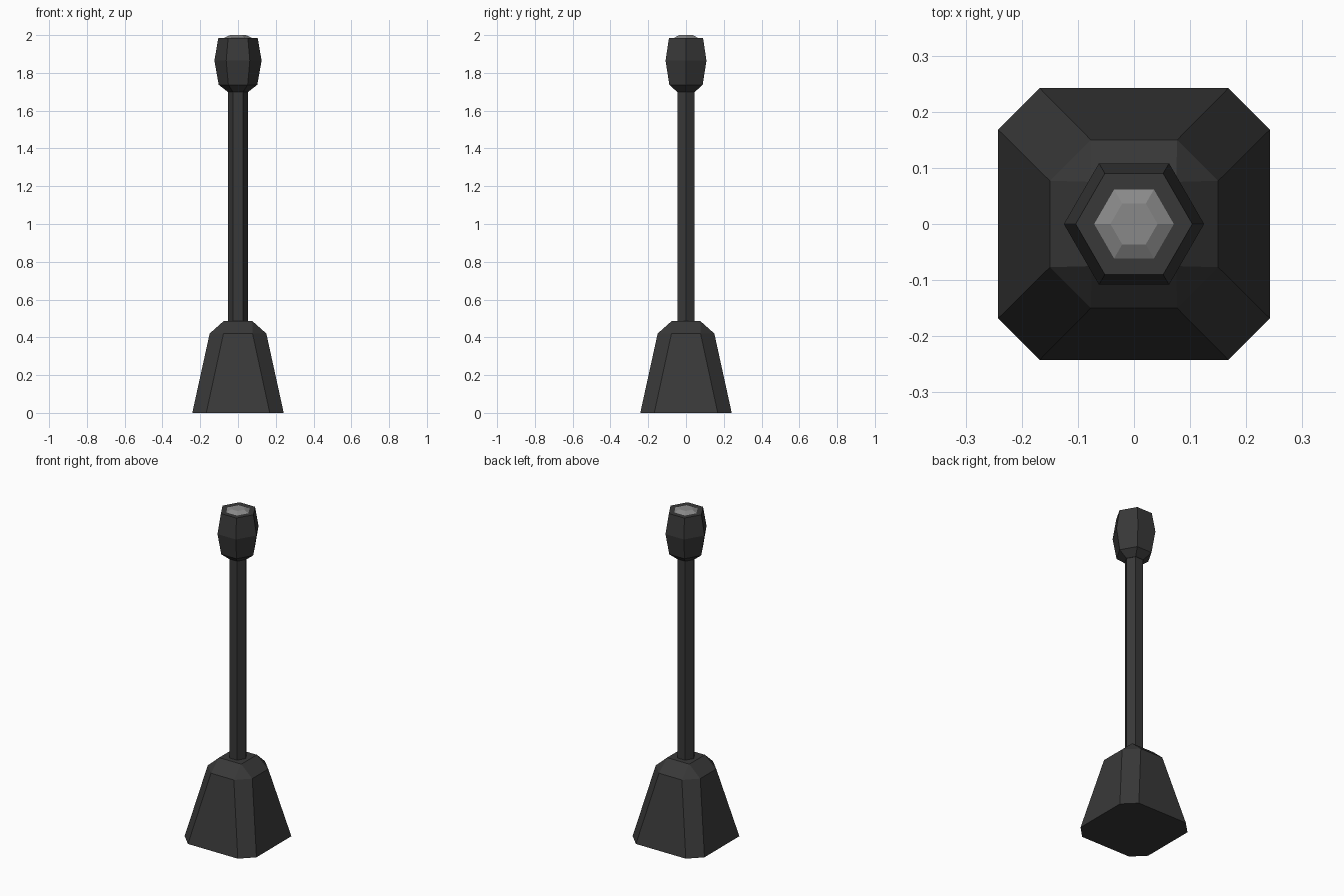
import bpy
from math import cos, sin, pi

cube = bpy.data.objects.get("Cube")
if cube:
    bpy.data.objects.remove(cube, do_unlink=True)


def make_material(name, value):
    mat = bpy.data.materials.new(name)
    mat.use_nodes = True
    colour = (value, value, value, 1.0)
    mat.diffuse_color = colour
    mat.node_tree.nodes["Principled BSDF"].inputs["Base Color"].default_value = colour
    return mat


dark = make_material("dark charcoal", 0.04)
grey = make_material("light grey", 0.25)


def make_object(name, verts, faces, mat):
    mesh = bpy.data.meshes.new(name)
    mesh.from_pydata(verts, [], faces)
    mesh.update()
    mesh.materials.append(mat)
    obj = bpy.data.objects.new(name, mesh)
    bpy.context.collection.objects.link(obj)
    return obj


def loft(name, rings, mat):
    """Join equal-sized rings with quads and cap both ends."""
    n = len(rings[0])
    verts = [v for ring in rings for v in ring]
    faces = [tuple(reversed(range(n))), tuple(range(len(verts) - n, len(verts)))]
    for r in range(len(rings) - 1):
        for i in range(n):
            a, b = r * n + i, r * n + (i + 1) % n
            faces.append((a, b, b + n, a + n))
    return make_object(name, verts, faces, mat)


def hexagon(radius, z):
    return [(radius * cos(i * pi / 3), radius * sin(i * pi / 3), z) for i in range(6)]


def cut_square(half, corner, z):
    """Square with cut corners, counter-clockwise."""
    ring = []
    for sx, sy in ((1, 1), (-1, 1), (-1, -1), (1, -1)):
        pair = [(sx * half, sy * corner, z), (sx * corner, sy * half, z)]
        ring += pair if sx * sy > 0 else pair[::-1]
    return ring


# Tapered foot with cut corners
loft("base", [cut_square(0.242, 0.168, 0), cut_square(0.15, 0.077, 0.42)], dark)

# Shoulder: cut-corner outline closing to a small square
outline = cut_square(0.15, 0.077, 0.42)
t = 0.075
square = [(t, t, 0.487), (-t, t, 0.487), (-t, -t, 0.487), (t, -t, 0.487)]
faces = [(8, 9, 10, 11)]
for i in range(4):
    a, b, c = 2 * i, 2 * i + 1, (2 * i + 2) % 8
    faces += [(a, b, 8 + i), (b, c, 8 + (i + 1) % 4, 8 + i)]
make_object("base_shoulder", outline + square, faces, dark)

# Six-sided pole
loft("pole", [hexagon(0.053, 0.45), hexagon(0.053, 1.72)], dark)

# Lamp head, widest at the middle
head = [(0.055, 1.70), (0.102, 1.737), (0.125, 1.865), (0.104, 1.986)]
loft("lamp_head", [hexagon(r, z) for r, z in head], dark)

# Faceted lens on the top
loft("lens", [hexagon(0.071, 1.98), hexagon(0.071, 1.986), hexagon(0.042, 2.0)], grey)
